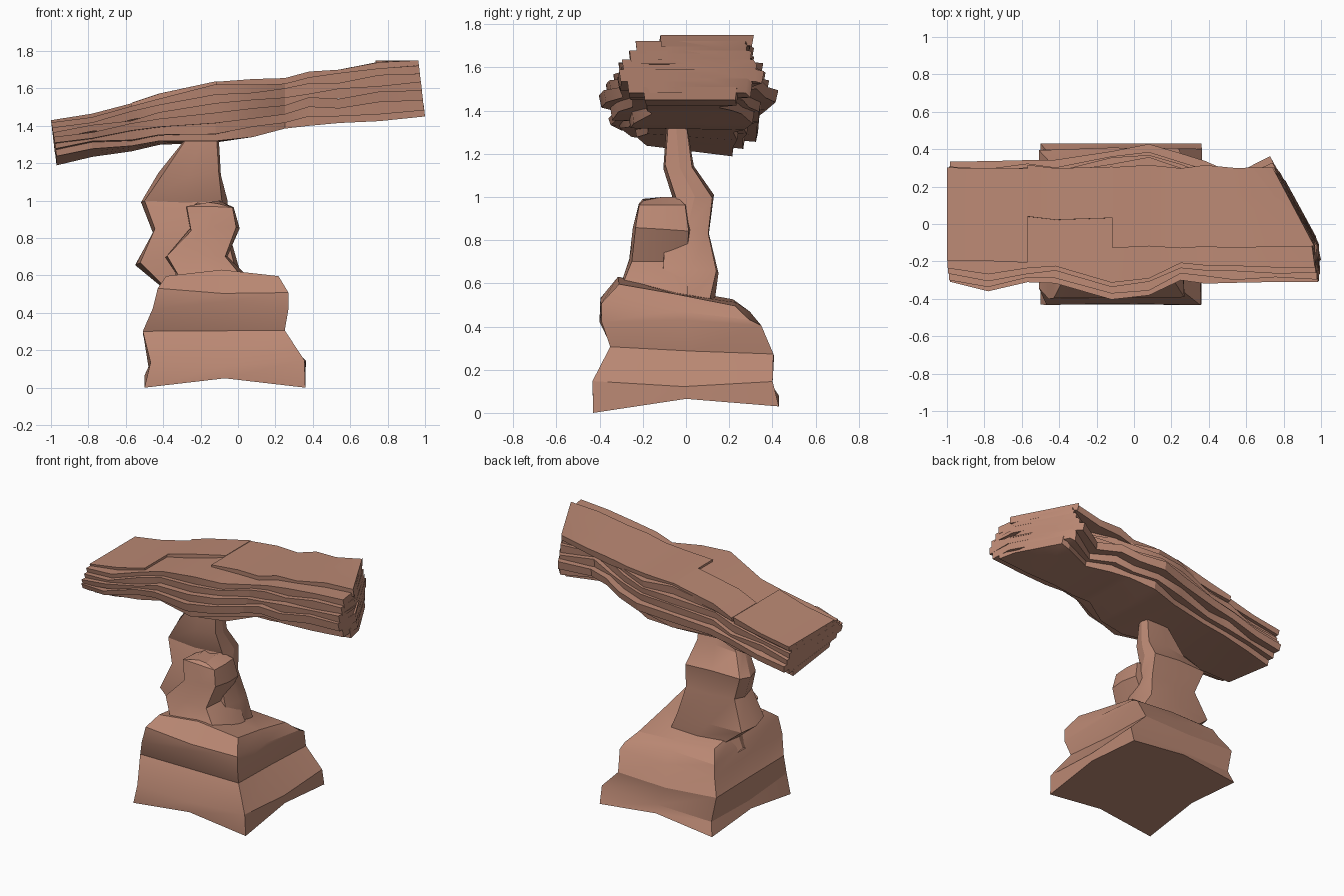
import bpy, bmesh, random

if "Cube" in bpy.data.objects:
    bpy.data.objects.remove(bpy.data.objects["Cube"])
random.seed(4)

rock = bpy.data.materials.new("red_brown_rock")
rock.diffuse_color = (0.50, 0.25, 0.175, 1)
rock.use_nodes = True
rock.node_tree.nodes["Principled BSDF"].inputs["Base Color"].default_value = rock.diffuse_color


def finish(bm, name):
    """Turn a bmesh into a named rock object."""
    bmesh.ops.recalc_face_normals(bm, faces=bm.faces)
    me = bpy.data.meshes.new(name)
    bm.to_mesh(me)
    bm.free()
    me.materials.append(rock)
    ob = bpy.data.objects.new(name, me)
    bpy.context.collection.objects.link(ob)
    bpy.context.view_layer.objects.active = ob
    ob.select_set(True)
    bpy.ops.object.shade_smooth_by_angle(angle=0.45)
    ob.select_set(False)
    return ob


def skin(bm, rings):
    """Bridge closed rings of equal length and cap both ends."""
    n = len(rings[0])
    for a, b in zip(rings, rings[1:]):
        for i in range(n):
            j = (i + 1) % n
            bm.faces.new((a[i], a[j], b[j], b[i]))
    bm.faces.new(rings[0][::-1])
    bm.faces.new(rings[-1])


SQUARE = [(-1, -1), (0, -1), (1, -1), (1, 0), (1, 1), (0, 1), (-1, 1), (-1, 0)]


def column(name, levels, corner, jitter):
    """Rough column; each level is x0, x1, y0, y1, z at front, z at back."""
    bm = bmesh.new()
    rings = []
    for k, (x0, x1, y0, y1, zf, zb) in enumerate(levels):
        ring = []
        for u, v in SQUARE:
            s = corner if u and v else 1
            j = 0 if k == 0 else jitter
            x = (x0 + x1) / 2 + u * s * (x1 - x0) / 2 + random.uniform(-j, j) * 0.5
            y = (y0 + y1) / 2 + v * s * (y1 - y0) / 2 + random.uniform(-j, j) * 0.5
            z = zf + (zb - zf) * (v + 1) / 2 + random.uniform(-j, j)
            if k == 0 and not (u and v):
                z += 0.05                      # wavy foot
            ring.append(bm.verts.new((x, y, z)))
        rings.append(ring)
    skin(bm, rings)
    return finish(bm, name)


# Broad foot, with the top sloping down to the back
column("base", [
    (-.50, .36, -.43, .43, .00, .03),
    (-.475, .355, -.425, .40, .13, .13),
    (-.50, .24, -.345, .40, .31, .28),
    (-.45, .265, -.40, .34, .44, .40),
    (-.42, .26, -.39, .30, .52, .45),
    (-.38, .21, -.31, .22, .615, .51)], 1.0, .02)

# Thin twisting stem carrying the slab
column("stem", [
    (-.44, .04, -.12, .14, .42, .42),
    (-.41, .05, -.12, .13, .54, .53),
    (-.55, .00, -.12, .15, .68, .65),
    (-.46, -.05, -.10, .11, .84, .84),
    (-.52, -.06, -.06, .13, 1.0, 1.0),
    (-.42, -.09, -.10, .04, 1.14, 1.14),
    (-.26, -.11, -.09, .00, 1.36, 1.36)], .9, .012)

# Broken spur leaning on the front of the stem
column("spur", [
    (-.34, .12, -.36, .02, .45, .45),
    (-.33, .03, -.30, .02, .61, .60),
    (-.39, -.06, -.265, .02, .70, .70),
    (-.26, .005, -.24, .02, .85, .85),
    (-.28, -.02, -.22, .00, .96, .96),
    (-.22, -.10, -.20, -.03, .99, .99)], .92, .012)

# Slab outline: x, underside z, top z, front y, back y
OUTLINE = [
    (-1.0, 1.215, 1.43, -.32, .34), (-.78, 1.255, 1.465, -.365, .33),
    (-.57, 1.28, 1.52, -.32, .35), (-.42, 1.31, 1.57, -.31, .34),
    (-.12, 1.315, 1.635, -.40, .40), (.08, 1.34, 1.65, -.38, .42),
    (.25, 1.385, 1.655, -.30, .37), (.38, 1.40, 1.69, -.315, .33),
    (.54, 1.415, 1.70, -.32, .26), (.755, 1.425, 1.74, -.32, .36),
    (1.0, 1.45, 1.75, -.32, .34)]


def outline(x):
    for a, b in zip(OUTLINE, OUTLINE[1:]):
        if x <= b[0] + 1e-6:
            f = (x - a[0]) / (b[0] - a[0])
            return [p + (q - p) * f for p, q in zip(a, b)]


def stratum(name, t0, t1, front, back, x0=-1.0, x1=1.0, fixed=False):
    """One rock layer between height fractions t0 and t1 of the slab.
    front/back are insets from the outline, or y limits when fixed."""
    xs = [x0] + [r[0] for r in OUTLINE if x0 + .01 < r[0] < x1 - .01] + [x1]
    bm = bmesh.new()
    rings = []
    for x in xs:
        _, zb, zt, ya, yb = outline(x)
        ya, yb = (front, back) if fixed else (ya + front, yb - back)
        ya += random.uniform(-.008, .012)
        yb += random.uniform(-.012, .008)
        wob = random.uniform(-.012, .012) if t0 > 0 else 0
        cols = [ya, ya + .3 * (yb - ya), ya + .65 * (yb - ya), yb]
        ring = []
        for t, row, taper in ((t0, cols, .97), (t1, cols[::-1], 1)):
            for y in row:
                # right end is cut back diagonally, left end undercut
                end = 1 - max(0, y + .12) * .53 - .035 * t
                px = max(min(x, end), -1 + .03 * (1 - t))
                z = zb + t * (zt - zb) + wob * (t < .95)
                z += .12 * min(x, 0) * y * (1 - t)
                ring.append(bm.verts.new((px, y * taper, z)))
        rings.append(ring)
    skin(bm, rings)
    return finish(bm, name)


# Slab made of full-length layers, widest below the middle
LAYERS = [(.00, .20, .13, .11), (.14, .36, .05, .06), (.31, .49, .0, .0),
          (.44, .63, .025, .03), (.58, .79, .06, .05), (.74, .93, .085, .07)]
for i, spec in enumerate(LAYERS):
    stratum(f"slab_layer_{i + 1}", *spec)

# Flaked plates on top of the slab
stratum("top_plate_right", .85, 1.0, -.13, .31, -.115, 1.0, True)
stratum("top_plate_middle", .85, 1.01, .03, .31, -.57, -.115, True)
stratum("top_plate_left", .85, 1.0, -.20, .30, -1.0, -.57, True)
